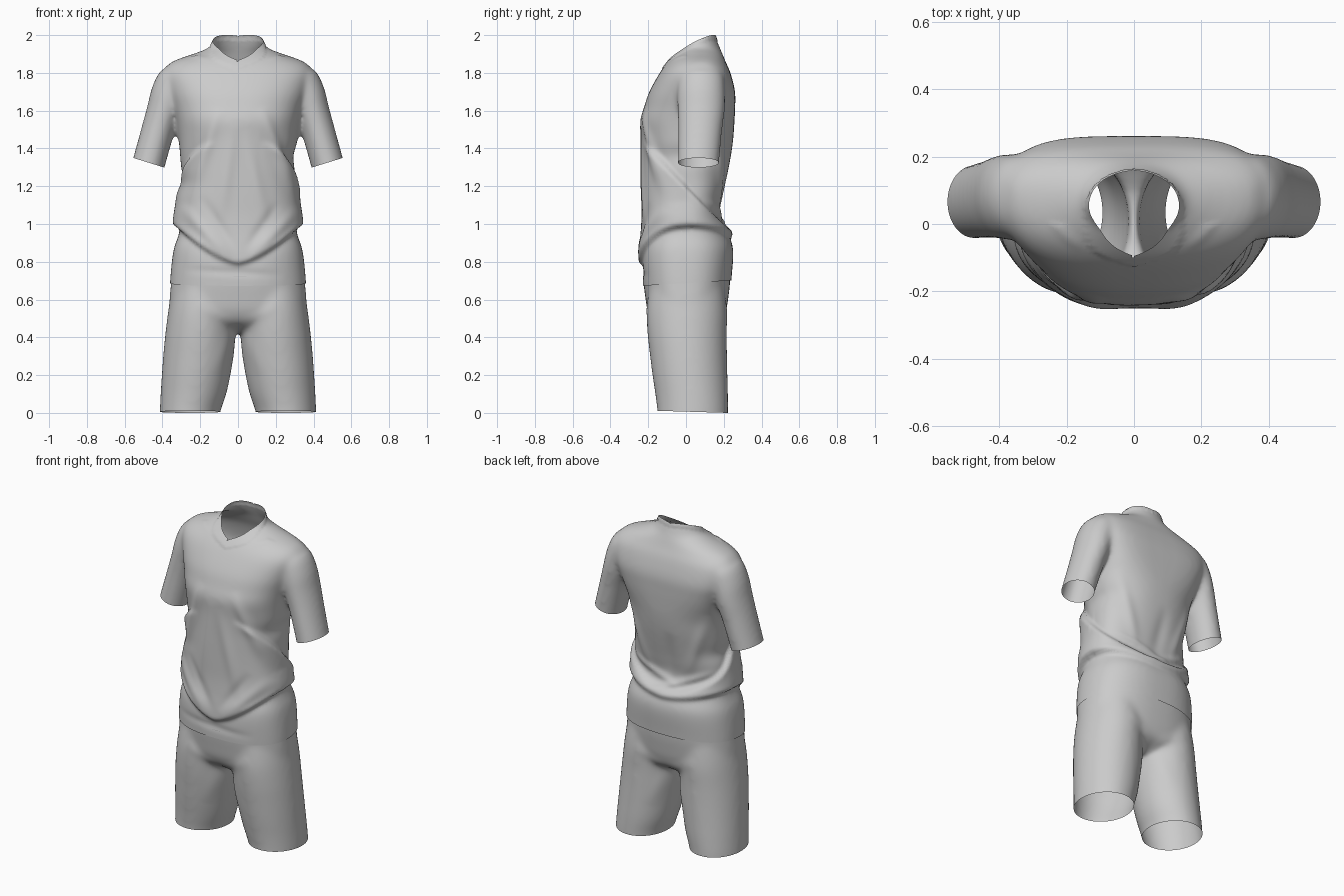
import bpy, bmesh, math
from mathutils import Vector

if "Cube" in bpy.data.objects:
    bpy.data.objects.remove(bpy.data.objects["Cube"], do_unlink=True)

grey = bpy.data.materials.new("cloth_grey")
grey.use_nodes = True
grey.diffuse_color = (0.6, 0.6, 0.6, 1)
grey.node_tree.nodes["Principled BSDF"].inputs["Base Color"].default_value = (0.6, 0.6, 0.6, 1)
SEG = 48


def power(c, n):
    return math.copysign(abs(c) ** (2 / n), c)


def body_ring(z, half, front, back, mid, n_front=2.4, n_back=2.4):
    """Level cross-section, widest at y = mid, with its own fullness front and back."""
    ring = []
    for i in range(SEG):
        a = math.tau * i / SEG
        n, depth = (n_back, back - mid) if math.sin(a) > 0 else (n_front, mid - front)
        ring.append(Vector((half * power(math.cos(a), n), mid + depth * power(math.sin(a), n), z)))
    return ring


def tube_ring(x, y, z, rx, ry, tilt=0.0):
    """Oval cross-section tilted about y."""
    ring = []
    for i in range(SEG):
        a = math.tau * i / SEG
        u = rx * math.cos(a)
        ring.append(Vector((x + u * math.cos(tilt), y + ry * math.sin(a), z + u * math.sin(tilt))))
    return ring


def refine(rings, parts=4):
    """Smoothly interpolated rings between the given ones."""
    out = []
    for k in range(len(rings) - 1):
        quad = zip(rings[max(k - 1, 0)], rings[k], rings[k + 1], rings[min(k + 2, len(rings) - 1)])
        quad = list(quad)
        for s in range(parts):
            t = s / parts
            out.append([b + (c - a) * (t / 2) + (2 * a - 5 * b + 4 * c - d) * (t * t / 2)
                        + (3 * b - a - 3 * c + d) * (t ** 3 / 2) for a, b, c, d in quad])
    return out + [rings[-1]]


def loft(bm, rings, mirror=False):
    """Closed solid through a stack of rings."""
    rings = refine(rings)
    for sign in ((1, -1) if mirror else (1,)):
        vs = [[bm.verts.new((p.x * sign, p.y, p.z)) for p in r] for r in rings]
        for lo, hi in zip(vs, vs[1:]):
            for i in range(SEG):
                j = (i + 1) % SEG
                bm.faces.new((lo[i], lo[j], hi[j], hi[i]))
        bm.faces.new(vs[0])
        bm.faces.new(vs[-1])


def fuse(bm, name, voxel, rounds):
    """Blend overlapping solids into one soft skin, returned for editing."""
    bmesh.ops.recalc_face_normals(bm, faces=bm.faces[:])
    me = bpy.data.meshes.new(name)
    bm.to_mesh(me)
    bm.free()
    ob = bpy.data.objects.new(name, me)
    bpy.context.collection.objects.link(ob)
    rm = ob.modifiers.new("skin", "REMESH")
    rm.mode = "VOXEL"
    rm.voxel_size = voxel
    sm = ob.modifiers.new("soften", "SMOOTH")
    sm.factor, sm.iterations = 0.5, rounds
    dg = bpy.context.evaluated_depsgraph_get()
    ob.data = bpy.data.meshes.new_from_object(ob.evaluated_get(dg))
    ob.modifiers.clear()
    out = bmesh.new()
    out.from_mesh(ob.data)
    out.normal_update()
    return ob, out


def cut(bm, co, no, test, clear=True):
    """Slice the skin along a plane where test holds, opening it if clear."""
    faces = [f for f in bm.faces if test(f.calc_center_median())]
    geom = set(faces)
    for f in faces:
        geom.update(f.verts)
        geom.update(f.edges)
    bmesh.ops.bisect_plane(bm, geom=list(geom), plane_co=co, plane_no=no, clear_outer=clear)


def finish(ob, bm):
    bm.to_mesh(ob.data)
    bm.free()
    ob.data.materials.clear()
    ob.data.materials.append(grey)
    for p in ob.data.polygons:
        p.use_smooth = True


def crease(p, a, b, width, amp):
    """Soft ridge along a front-plane segment, fading at its ends."""
    a, b, q = Vector(a), Vector(b), Vector((p.x, p.z))
    t = (q - a).dot(b - a) / (b - a).length_squared
    if not 0 < t < 1:
        return 0
    d = (q - a - t * (b - a)).length
    return amp * math.sin(math.pi * t) * math.exp(-(d / width) ** 2)


def step(d, w):
    return math.tanh(d / 0.014) * math.exp(-abs(d) / w)


def clamp(t):
    return max(0, min(1, t))


# Shirt: torso and sleeves
bm = bmesh.new()
torso = [(0.58, .362, -.225, .235, 0), (0.7, .36, -.232, .24, 0), (0.86, .345, -.245, .25, 0),
         (0.95, .325, -.24, .225, 0), (1.05, .332, -.235, .185, 0), (1.15, .318, -.235, .197, 0),
         (1.25, .305, -.235, .217, 0), (1.35, .307, -.235, .236, .02), (1.45, .315, -.237, .25, .04),
         (1.55, .33, -.242, .257, .06, 2.4, 3), (1.62, .348, -.222, .26, .07, 2.4, 3.4),
         (1.7, .375, -.195, .26, .08, 2.4, 3.5), (1.8, .395, -.14, .236, .08, 2.4, 3.1),
         (1.86, .35, -.097, .21, .08, 2.2, 2.4), (1.91, .215, -.05, .19, .08, 2, 2),
         (1.95, .143, -.02, .173, .07, 2, 2), (2.08, .1, 0, .125, .06, 2.2, 2.2)]
loft(bm, [body_ring(*r) for r in torso])
sleeve = [(.30, .08, 1.83, .03, .06), (.325, .08, 1.79, .085, .115), (.36, .08, 1.7, .098, .127),
          (.392, .08, 1.6, .092, .125), (.423, .075, 1.5, .088, .117), (.472, .066, 1.325, .087, .11),
          (.49, .062, 1.25, .087, .11)]
loft(bm, [tube_ring(*r, 0.3) for r in sleeve], mirror=True)
shirt, bm = fuse(bm, "shirt", 0.012, 16)

# Shirt folds: blousing over the waist, side sweep and drape lines
front_folds = [((-.1, 1.62), (-.26, 1.1), .03, .014), ((.12, 1.62), (.32, 1.12), .03, .016),
               ((-.02, 1.55), (-.1, 1.0), .035, .009), ((.03, 1.5), (.16, .95), .035, .009),
               ((-.3, 1.1), (-.04, .82), .03, .012), ((.31, 1.08), (.06, .82), .03, .012),
               ((-.2, 1.15), (0, .85), .025, -.008), ((.22, 1.12), (.04, .86), .025, -.008),
               ((-.3, 1.91), (-.15, 1.87), .012, .004), ((.3, 1.91), (.15, 1.87), .012, .004),
               ((-.3, .76), (.25, .73), .02, -.006)]
back_folds = [((-.28, 1.5), (-.12, 1.05), .03, .01), ((.28, 1.5), (.12, 1.05), .03, .01),
              ((-.3, 1.12), (.1, .95), .02, .012), ((.3, 1.12), (-.1, 1.0), .02, .012),
              ((-.05, 1.35), (0, 1.0), .04, -.008)]
moves = []
for v in bm.verts:
    p, d = v.co, 0.0
    fade = 1.0 if p.z < 1.22 else clamp((.335 - abs(p.x)) / .03)
    side = min(1, abs(p.x) / .33)
    if p.z < 1.65:
        drop = .2 if p.y < 0 else .06
        arch = .99 - drop * (1 - side ** 1.5)
        d += (.015 + .01 * side ** 4) * step(p.z - arch, .06)
        sweep = 1.2 - 1.05 * p.y
        amp = .017 * (1 if p.y > 0 else clamp((side - .35) / .4))
        d -= amp * step(p.z - sweep, .07) * min(1, (1.65 - p.z) / .15)
        dent = 1.29 + math.copysign(.07, p.x)
        d -= .018 * side ** 4 * math.exp(-((p.z - dent) / .05) ** 2)
    for f in (front_folds if p.y < 0 else back_folds):
        d += crease(p, *f)
    moves.append((v, v.normal * d * fade))
for v, m in moves:
    v.co += m
bmesh.ops.smooth_vert(bm, verts=bm.verts[:], factor=0.4, use_axis_x=True, use_axis_y=True, use_axis_z=True)

# Shirt openings: hem, cuffs and a V neck with a raised collar band
cut(bm, (0, 0, .688), (0, .06, -1), lambda c: c.z < .9)
cut(bm, (0, 0, 0), (1, 0, 0), lambda c: c.z > 1.75 and abs(c.x) < .05, clear=False)
neck_co = Vector((0, -.09, 1.866))
for s in (1, -1):
    cut(bm, (s * .47, 0, 1.325), (s * .296, 0, -.955), lambda c: c.x * s > .34 and 1.15 < c.z < 1.5)
    neck_no = Vector((-.2 * s, -.53, 1)).normalized()
    cut(bm, neck_co, neck_no, lambda c: c.z > 1.8 and c.x * s > 0)
bm.normal_update()
for v in bm.verts:
    gap = (v.co - neck_co).dot(Vector((-.2 if v.co.x > 0 else .2, -.53, 1)).normalized())
    if v.co.z > 1.8 and abs(v.co.x) < .17 and gap > -.022:
        v.co += v.normal * .004
finish(shirt, bm)

# Shorts: seat and two legs
bm = bmesh.new()
seat = [(.43, .2, -.08, .1, 0), (.48, .33, -.168, .185, 0), (.54, .36, -.203, .212, 0),
        (.61, .362, -.215, .224, 0), (.7, .354, -.226, .234, 0), (.82, .345, -.23, .235, 0)]
loft(bm, [body_ring(*r) for r in seat])
leg = [(.258, .035, -.08, .158, .187), (.255, .036, .0, .16, .187), (.236, .03, .1, .174, .193),
       (.222, .021, .2, .182, .199), (.208, .012, .32, .187, .205), (.2, .006, .42, .185, .21),
       (.19, .004, .54, .18, .213), (.182, .004, .66, .17, .2)]
loft(bm, [tube_ring(*r) for r in leg], mirror=True)
shorts, bm = fuse(bm, "shorts", 0.012, 24)

# Shorts creases around the crotch, then waist and leg openings
short_folds = [((0, .45), (.22, .58), .03, .004), ((0, .45), (-.22, .58), .03, .004),
               ((.02, .48), (.12, .2), .035, .004), ((-.02, .48), (-.12, .2), .035, .004)]
moves = [(v, v.normal * sum(crease(v.co, *f) for f in short_folds)) for v in bm.verts]
for v, m in moves:
    v.co += m
cut(bm, (0, 0, .725), (0, 0, 1), lambda c: c.z > .6)
cut(bm, (0, 0, .008), (0, -.03, -1), lambda c: c.z < .2)
finish(shorts, bm)

# Rest the outfit on the ground
low = min(v.co.z for v in shorts.data.vertices)
for ob in (shirt, shorts):
    for v in ob.data.vertices:
        v.co.z -= low
